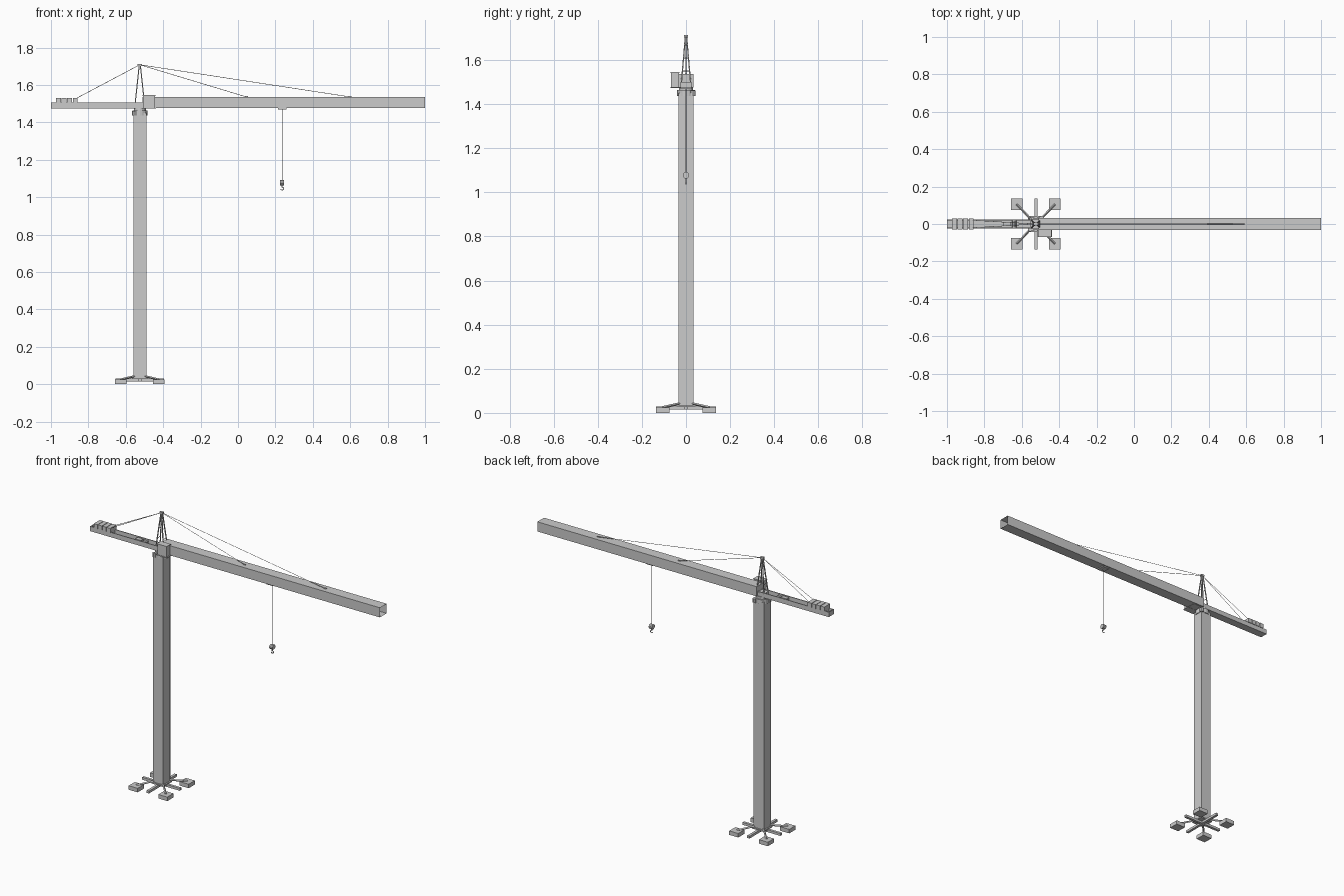
import bpy, bmesh, math
from mathutils import Vector

if "Cube" in bpy.data.objects:
    bpy.data.objects.remove(bpy.data.objects["Cube"])

MX = -0.525          # mast axis
steel = bpy.data.materials.new("steel grey")
steel.diffuse_color = (0.6, 0.6, 0.6, 1)
steel.use_nodes = True
steel.node_tree.nodes["Principled BSDF"].inputs["Base Color"].default_value = steel.diffuse_color


def finish(name, bm):
    me = bpy.data.meshes.new(name)
    bm.to_mesh(me)
    bm.free()
    ob = bpy.data.objects.new(name, me)
    bpy.context.collection.objects.link(ob)
    me.materials.append(steel)
    return ob


def box(name, x, y, z, open_dirs=()):
    """Box from ranges; faces whose normal matches open_dirs are left out."""
    bm = bmesh.new()
    bmesh.ops.create_cube(bm, size=1)
    for v in bm.verts:
        v.co = [r[0] + (c + 0.5) * (r[1] - r[0]) for c, r in zip(v.co, (x, y, z))]
    bm.normal_update()
    gone = [f for f in bm.faces if any(f.normal.dot(Vector(d)) > 0.9 for d in open_dirs)]
    bmesh.ops.delete(bm, geom=gone, context='FACES')
    return finish(name, bm)


def rod(name, a, b, r, sides=6, r2=None):
    """Straight bar between two points."""
    a, b = Vector(a), Vector(b)
    bm = bmesh.new()
    bmesh.ops.create_cone(bm, cap_ends=True, segments=sides, radius1=r,
                          radius2=r if r2 is None else r2, depth=(b - a).length)
    q = (b - a).to_track_quat('Z', 'Y')
    for v in bm.verts:
        v.co = q @ v.co + (a + b) / 2
    return finish(name, bm)


# Base: four pads, sloped struts and a flat cross
for sx in (-1, 1):
    for sy in (-1, 1):
        cx, cy = MX + sx * 0.102, sy * 0.105
        box("base_pad", (cx - 0.031, cx + 0.031), (cy - 0.03, cy + 0.03), (0, 0.025))
        rod("base_strut", (cx, cy, 0.025), (MX + sx * 0.03, sy * 0.03, 0.042), 0.006, 4)
box("base_beam_y", (MX - 0.008, MX + 0.008), (-0.137, 0.137), (0.015, 0.03))
box("base_beam_x", (MX - 0.13, MX + 0.13), (-0.008, 0.008), (0.015, 0.03))
box("base_plate", (MX - 0.042, MX + 0.042), (-0.042, 0.042), (0.028, 0.036))

# Mast: panelled square column with corner chords
box("mast", (MX - 0.034, MX + 0.034), (-0.034, 0.034), (0.036, 1.45))
for sx in (-1, 1):
    for sy in (-1, 1):
        cx, cy = MX + sx * 0.0325, sy * 0.0325
        box("mast_chord", (cx - 0.0025, cx + 0.0025), (cy - 0.0025, cy + 0.0025), (0.036, 1.45))

# Slewing ring, motors and turntable
rod("slewing_ring", (MX, 0, 1.436), (MX, 0, 1.464), 0.04, 16)
rod("slewing_neck", (MX, 0, 1.464), (MX, 0, 1.478), 0.032, 16)
for dx, dy in ((0.03, 0.032), (-0.03, -0.028)):
    rod("slewing_motor", (MX + dx, dy, 1.436), (MX + dx, dy, 1.461), 0.012, 8)
box("turntable", (MX - 0.03, -0.44), (-0.026, 0.026), (1.474, 1.5))

# Jib: long square tube, open at the tip
box("jib", (-0.51, 1.0), (-0.033, 0.033), (1.476, 1.536), [(1, 0, 0)])

# Counter-jib: shallow trough with deck, side panels and weights
box("counter_jib_deck", (-1.0, -0.51), (-0.024, 0.024), (1.475, 1.481))
for s in (-1, 1):
    y0 = s * 0.0225
    box("counter_jib_side", (-1.0, -0.51), (y0 - 0.0025, y0 + 0.0025), (1.475, 1.505))
box("counter_jib_end", (-1.0, -0.996), (-0.024, 0.024), (1.475, 1.505))
for i in range(4):
    x0 = -0.972 + i * 0.0295
    box("counterweight", (x0, x0 + 0.026), (-0.029, 0.029), (1.503, 1.531))
    box("counterweight_stem", (x0 + 0.002, x0 + 0.024), (-0.019, 0.019), (1.481, 1.503))
rod("winch_drum", (-0.64, -0.018, 1.494), (-0.64, 0.018, 1.494), 0.012, 10)
box("winch_motor", (-0.70, -0.66), (-0.012, 0.012), (1.481, 1.503))

# Operator cab on the front side
box("cab", (-0.508, -0.445), (-0.068, -0.031), (1.476, 1.543))
box("cab_roof", (-0.511, -0.442), (-0.07, -0.029), (1.541, 1.545))
box("cab_floor", (-0.515, -0.438), (-0.07, -0.026), (1.473, 1.478))

# Tower head: four leaning legs, bracing and cap
for sx in (-1, 1):
    for sy in (-1, 1):
        rod("head_leg", (MX + sx * 0.027, sy * 0.022, 1.48),
            (MX + sx * 0.003, sy * 0.003, 1.706), 0.0035, 4)
for z in (1.55, 1.61):
    k = (1.706 - z) / 0.226
    hx, hy = 0.003 + 0.024 * k, 0.003 + 0.019 * k
    for s in (-1, 1):
        rod("head_brace", (MX + s * hx, -hy, z), (MX + s * hx, hy, z), 0.002, 4)
box("head_cap", (MX - 0.011, MX + 0.011), (-0.008, 0.008), (1.702, 1.713))

# Stay cables
TOP = (MX, 0, 1.708)
for s in (-1, 1):
    rod("rear_stay", TOP, (-0.865, s * 0.02, 1.528), 0.0014, 4)
for x in (0.045, 0.6):
    rod("front_stay", TOP, (x, 0, 1.536), 0.0014, 4)
    box("stay_anchor", (x - 0.008, x + 0.008), (-0.004, 0.004), (1.535, 1.54))

# Trolley, hoist rope and hook block
HX = 0.236
box("trolley", (HX - 0.023, HX + 0.023), (-0.025, 0.025), (1.469, 1.477))
rod("hoist_rope", (HX, 0, 1.09), (HX, 0, 1.47), 0.0014, 4)
rod("hook_block", (HX - 0.011, 0, 1.077), (HX + 0.011, 0, 1.077), 0.015, 10)
box("hook_shank", (HX - 0.003, HX + 0.003), (-0.003, 0.003), (1.052, 1.066))
pts = [(HX + 0.009 * math.sin(a), 0, 1.045 + 0.008 * math.cos(a))
       for a in (0, 0.9, 1.8, 2.7, 3.6, 4.4)]
for a, b in zip(pts, pts[1:]):
    rod("hook", a, b, 0.0025, 5)
